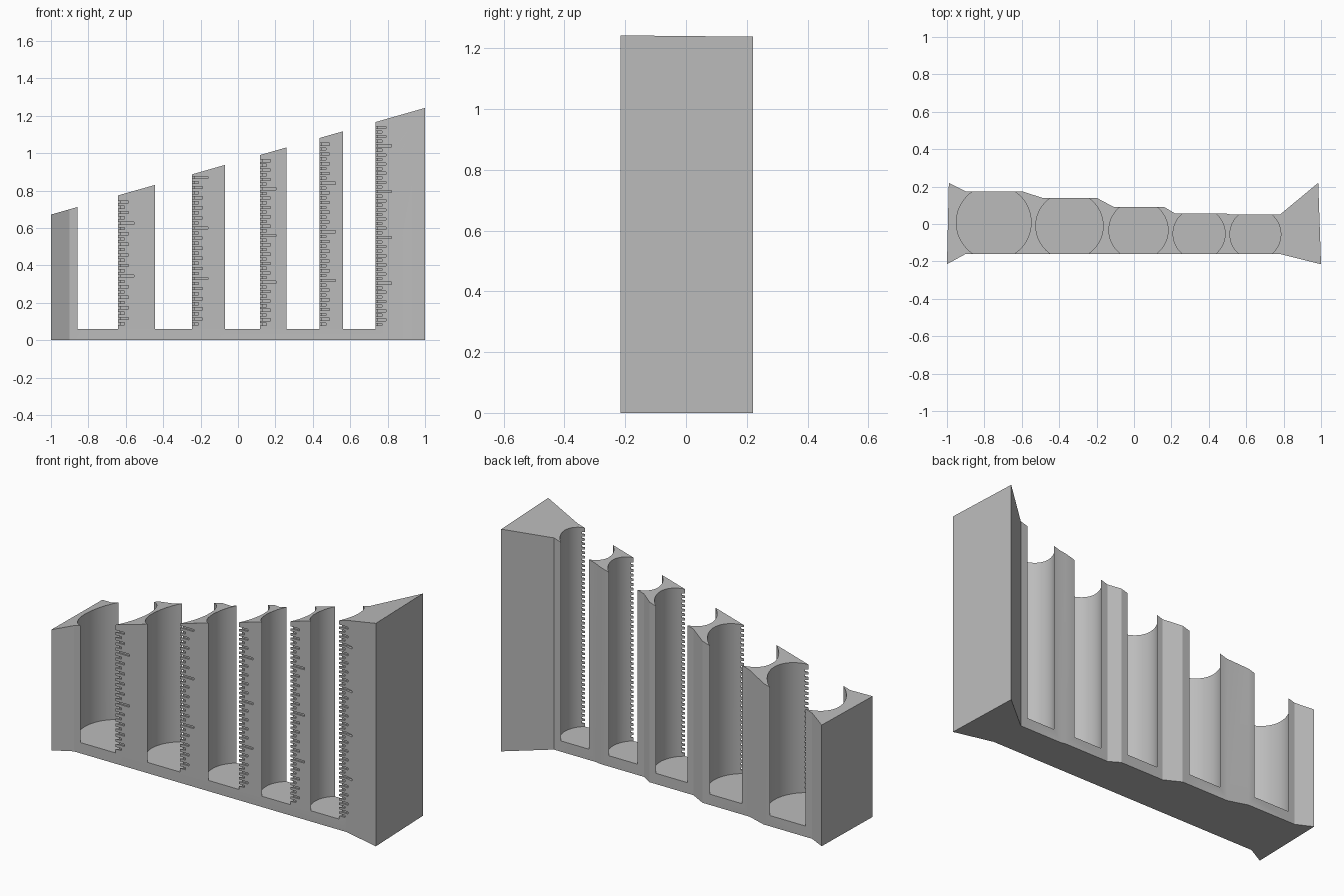
import bpy, bmesh
from math import radians, sqrt
from mathutils import Matrix

cube = bpy.data.objects.get("Cube")
if cube:
    bpy.data.objects.remove(cube)

FRONT, FLOOR = -0.16, 0.06


def top(x):
    return 0.957 + 0.285 * x


def add_object(name, bm):
    bmesh.ops.recalc_face_normals(bm, faces=bm.faces)
    mesh = bpy.data.meshes.new(name)
    bm.to_mesh(mesh)
    bm.free()
    obj = bpy.data.objects.new(name, mesh)
    bpy.context.collection.objects.link(obj)
    return obj


def cut(body, cutter):
    cutter.hide_render = True
    mod = body.modifiers.new(cutter.name, 'BOOLEAN')
    mod.operation, mod.solver, mod.object = 'DIFFERENCE', 'EXACT', cutter
    bpy.context.view_layer.objects.active = body
    bpy.ops.object.modifier_apply(modifier=mod.name)
    bpy.data.objects.remove(cutter)


# Stepped block with a sloping top
outline = [(-1, -0.215), (-0.9, FRONT), (0.78, FRONT), (1, -0.215), (0.985, 0.22),
           (0.78, 0.05), (0.52, 0.05), (0.49, 0.056), (0.22, 0.056), (0.16, 0.092),
           (-0.11, 0.092), (-0.2, 0.14), (-0.49, 0.14), (-0.6, 0.175),
           (-0.9, 0.175), (-0.99, 0.22)]
bm = bmesh.new()
low = [bm.verts.new((x, y, 0)) for x, y in outline]
high = [bm.verts.new((x, y, top(x))) for x, y in outline]
bm.faces.new(low)
bm.faces.new(high)
for i in range(len(low)):
    j = (i + 1) % len(low)
    bm.faces.new((low[i], low[j], high[j], high[i]))
body = add_object("coin_rack", bm)

# Coin tubes: centre x, centre y, radius, height of ten coins
tubes = [(-0.75, 0.008, 0.2, 0.283), (-0.345, -0.01, 0.18, 0.27),
         (0.024, -0.033, 0.158, 0.25), (0.348, -0.052, 0.139, 0.26),
         (0.649, -0.055, 0.136, 0.245)]
tube_bm, tick_bm = bmesh.new(), bmesh.new()
for cx, cy, r, ten in tubes:
    bmesh.ops.create_cone(tube_bm, cap_ends=True, segments=96, radius1=r, radius2=r, depth=2,
                          matrix=Matrix.Translation((cx, cy, FLOOR + 1)))
    # Engraved counting ticks beside the opening: short, medium and long
    edge = cx + sqrt(r * r - (FRONT - cy) ** 2)
    step, n = ten / 10, 1
    while FLOOR + n * step < top(edge) - 0.01:
        length = 0.085 if n % 10 == 0 else 0.055 if n % 2 == 0 else 0.035
        x0, x1 = edge - 0.03, edge + length
        bmesh.ops.create_cube(tick_bm, size=1, matrix=Matrix.Translation(
            ((x0 + x1) / 2, FRONT - 0.016, FLOOR + n * step))
            @ Matrix.Diagonal((x1 - x0, 0.05, 0.012, 1)))
        n += 1
cut(body, add_object("tube_cutter", tube_bm))
cut(body, add_object("tick_cutter", tick_bm))

# Plain grey plastic
mat = bpy.data.materials.new("grey_plastic")
mat.use_nodes = True
grey = (0.5, 0.5, 0.5, 1)
mat.diffuse_color = grey
mat.node_tree.nodes["Principled BSDF"].inputs["Base Color"].default_value = grey
body.data.materials.clear()
body.data.materials.append(mat)

bpy.ops.object.select_all(action='DESELECT')
body.select_set(True)
bpy.context.view_layer.objects.active = body
bpy.ops.object.shade_smooth_by_angle(angle=radians(20))
